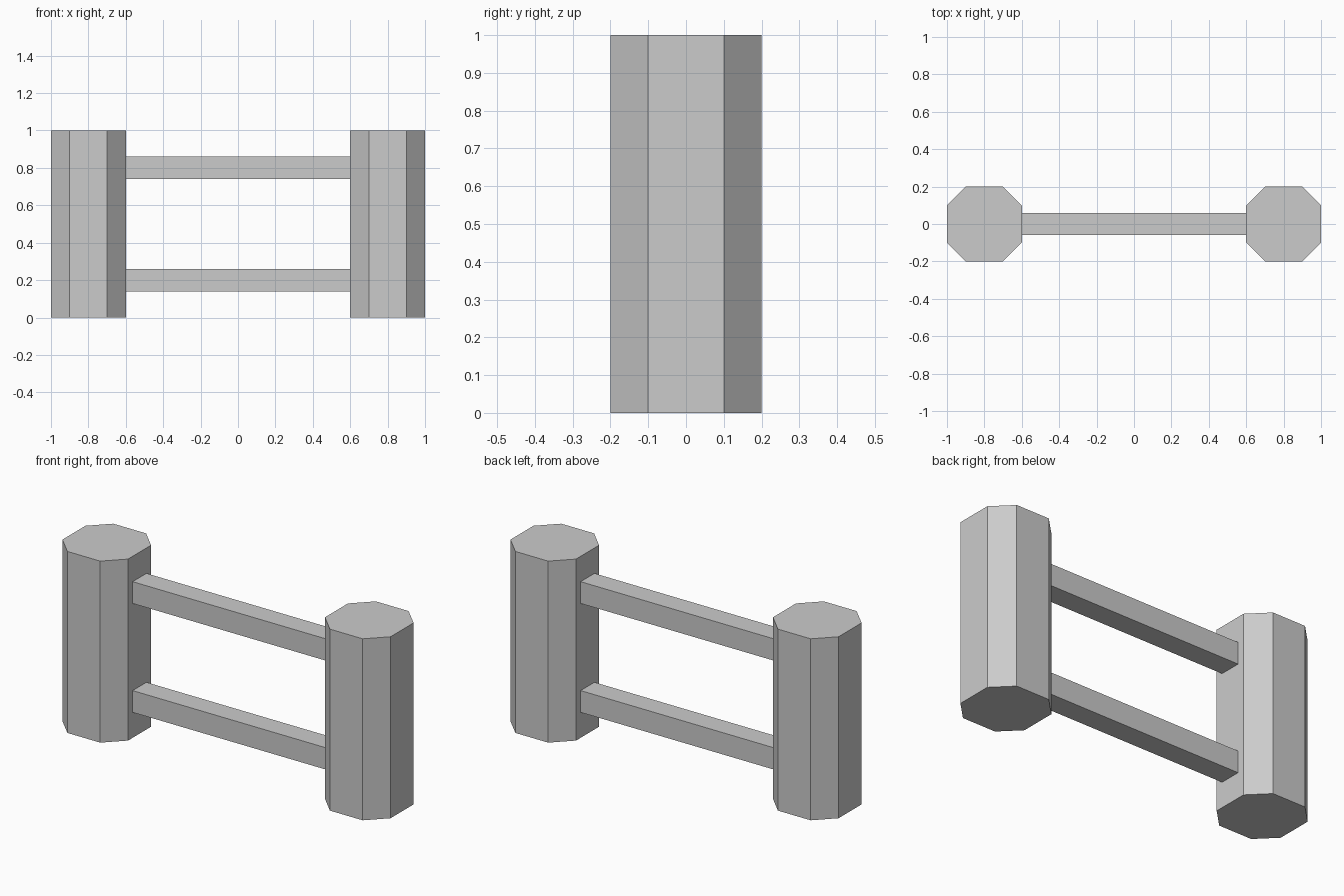
import bpy, bmesh

if "Cube" in bpy.data.objects:
    bpy.data.objects.remove(bpy.data.objects["Cube"])

POST_X, POST_HEIGHT = 0.8, 1.0
RAIL_LENGTH, RAIL_SIZE = 1.2, 0.12
# Square post section with its corners cut at 45 degrees
OCTAGON = [(0.2, -0.1), (0.2, 0.1), (0.1, 0.2), (-0.1, 0.2),
           (-0.2, 0.1), (-0.2, -0.1), (-0.1, -0.2), (0.1, -0.2)]


def add_object(name, bm, location):
    bmesh.ops.recalc_face_normals(bm, faces=bm.faces)
    mesh = bpy.data.meshes.new(name)
    bm.to_mesh(mesh)
    bm.free()
    obj = bpy.data.objects.new(name, mesh)
    obj.location = location
    bpy.context.collection.objects.link(obj)


def add_post(name, x):
    bm = bmesh.new()
    base = bm.faces.new([bm.verts.new((px, py, 0)) for px, py in OCTAGON])
    top = bmesh.ops.extrude_face_region(bm, geom=[base], use_keep_orig=True)
    verts = [g for g in top["geom"] if isinstance(g, bmesh.types.BMVert)]
    bmesh.ops.translate(bm, verts=verts, vec=(0, 0, POST_HEIGHT))
    add_object(name, bm, (x, 0, 0))


def add_rail(name, z):
    bm = bmesh.new()
    bmesh.ops.create_cube(bm, size=1)
    bmesh.ops.scale(bm, verts=bm.verts, vec=(RAIL_LENGTH, RAIL_SIZE, RAIL_SIZE))
    add_object(name, bm, (0, 0, z))


# Octagonal end posts
for side, sign in (("left", -1), ("right", 1)):
    add_post(f"{side}_post", sign * POST_X)

# Square rails between the posts
for level, z in (("lower", 0.2), ("upper", 0.8)):
    add_rail(f"{level}_rail", z)
